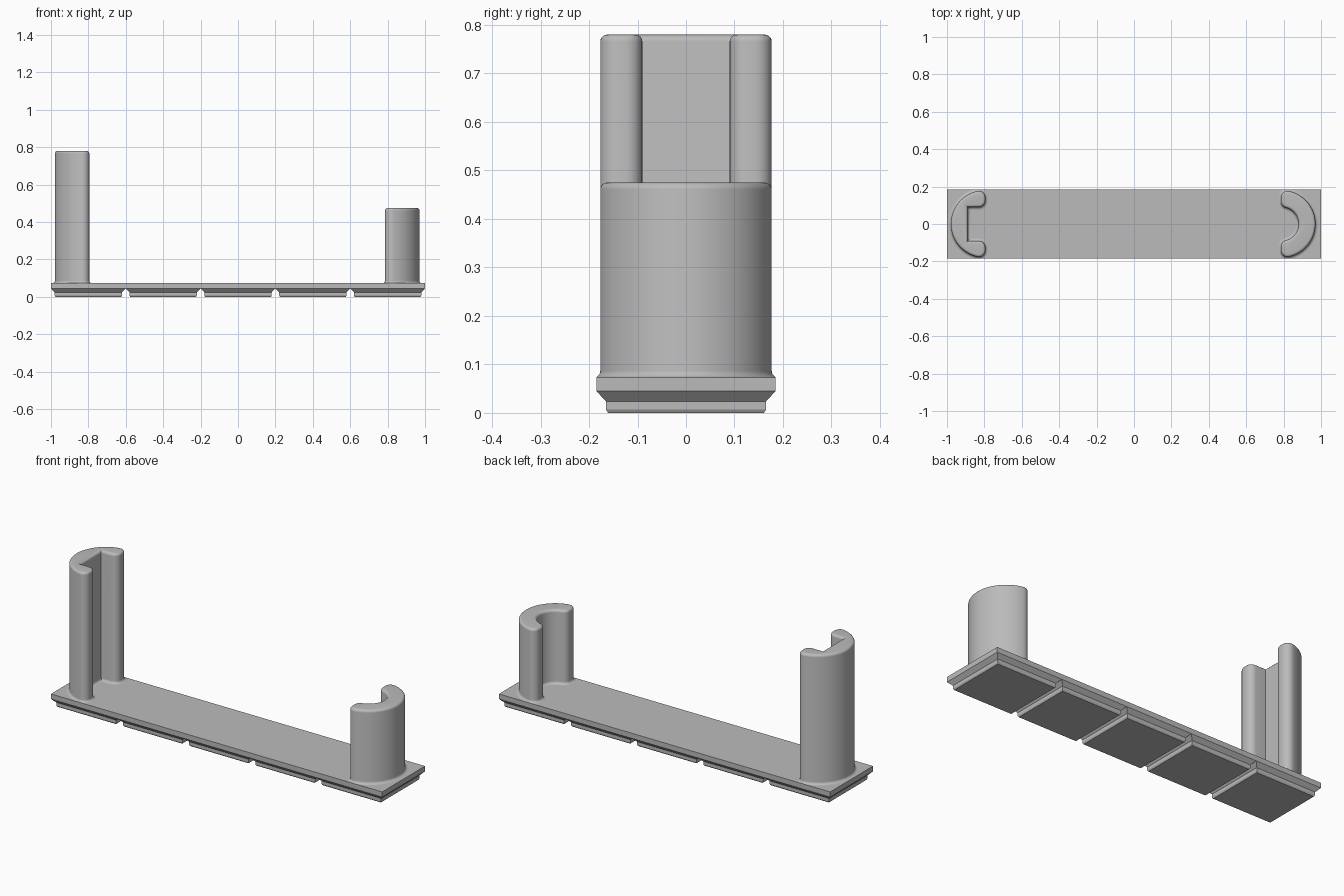
import bpy, bmesh, math
from mathutils import Vector

if "Cube" in bpy.data.objects:
    bpy.data.objects.remove(bpy.data.objects["Cube"])

grey = bpy.data.materials.new("light_grey")
grey.diffuse_color = (0.5, 0.5, 0.5, 1)
grey.use_nodes = True
grey.node_tree.nodes["Principled BSDF"].inputs["Base Color"].default_value = grey.diffuse_color

PLATE_Z0, PLATE_Z1, HALF_Y = 0.045, 0.073, 0.185


def loft(name, rings, smooth=False):
    """Skin a stack of equal-length rings and cap both ends."""
    bm = bmesh.new()
    rows = [[bm.verts.new(p) for p in ring] for ring in rings]
    n = len(rows[0])
    for a, b in zip(rows, rows[1:]):
        for i in range(n):
            j = (i + 1) % n
            bm.faces.new((a[i], a[j], b[j], b[i]))
    bm.faces.new(rows[0][::-1])
    bm.faces.new(rows[-1])
    bmesh.ops.recalc_face_normals(bm, faces=bm.faces)
    me = bpy.data.meshes.new(name)
    bm.to_mesh(me)
    bm.free()
    me.materials.append(grey)
    ob = bpy.data.objects.new(name, me)
    bpy.context.collection.objects.link(ob)
    if smooth:
        bpy.context.view_layer.objects.active = ob
        ob.select_set(True)
        bpy.ops.object.shade_smooth_by_angle(angle=math.radians(35))
        ob.select_set(False)
    return ob


def rect(cx, hx, hy, z):
    return [(cx + sx * hx, sy * hy, z) for sx, sy in ((-1, -1), (1, -1), (1, 1), (-1, 1))]


def arc(cu, cv, r, a0, a1, n):
    return [(cu + r * math.cos(a0 + (a1 - a0) * i / n),
             cv + r * math.sin(a0 + (a1 - a0) * i / n)) for i in range(n + 1)]


def offset(pts, d):
    """Mitred outward offset of a counter-clockwise outline."""
    out = []
    for i, p in enumerate(pts):
        p = Vector(p)
        e1 = (p - Vector(pts[i - 1])).normalized()
        e2 = (Vector(pts[(i + 1) % len(pts)]) - p).normalized()
        n1, n2 = Vector((e1.y, -e1.x)), Vector((e2.y, -e2.x))
        out.append(p + (n1 + n2) * d / (1 + n1.dot(n2)))
    return out


def holder_outline(round_slot):
    """C-shaped section; the opening faces +u."""
    R, r, slot, tip = 0.18, 0.035, 0.09, 0.004
    cu = tip - r
    # Upper half, from the slot, around the tip, to the back of the outer arc
    cv_out = math.sqrt((R - r) ** 2 - cu ** 2)
    a_out = math.atan2(cv_out, cu)
    if round_slot:
        cv_in = math.sqrt((slot + r) ** 2 - cu ** 2)
        a_in = math.atan2(cv_in, cu)
        half = arc(0, 0, slot, math.pi, a_in, 14)
        half += arc(cu, cv_in, r, a_in - math.pi, 0, 8)[1:]
    else:
        half = [(-slot, slot)] + arc(cu, slot + r, r, -math.pi / 2, 0, 8)
    half += arc(cu, cv_out, r, 0, a_out, 8)
    half += arc(0, 0, R, a_out, math.pi, 24)[1:]
    # Mirror for the lower half, skipping points on the centre line
    return half + [(u, -v) for u, v in reversed(half) if abs(v) > 1e-6]


def holder(name, cx, direction, top, round_slot):
    pts = holder_outline(round_slot)
    fillet, edge, steps = 0.014, 0.014, 5
    levels = [(fillet, PLATE_Z1 - 0.005)]
    for i in range(steps + 1):            # flared foot
        a = math.pi / 2 * i / steps
        levels.append((fillet * (1 - math.sin(a)), PLATE_Z1 + fillet * (1 - math.cos(a))))
    for i in range(steps + 1):            # rounded top edge
        a = math.pi / 2 * i / steps
        levels.append((edge * (math.cos(a) - 1), top - edge + edge * math.sin(a)))
    rings = []
    for d, z in levels:
        rings.append([(cx + direction * p.x, max(-HALF_Y, min(HALF_Y, p.y)), z)
                      for p in offset(pts, d)])
    return loft(name, rings, smooth=True)


# Base plate
loft("base_plate", [rect(0, 1, HALF_Y, PLATE_Z0), rect(0, 1, HALF_Y, PLATE_Z1)])

# Five stepped feet below the plate: (inset, height)
for i in range(5):
    steps = ((0.024, 0), (0.020, 0.007), (0.020, 0.024), (0, PLATE_Z0))
    loft(f"foot_{i + 1}", [rect(-0.8 + 0.4 * i, 0.2 - s, HALF_Y - s, z) for s, z in steps])

# Tall holder with a square slot, short holder with a round slot
holder("tall_holder", -0.799, 1, 0.78, False)
holder("short_holder", 0.79, -1, 0.475, True)
